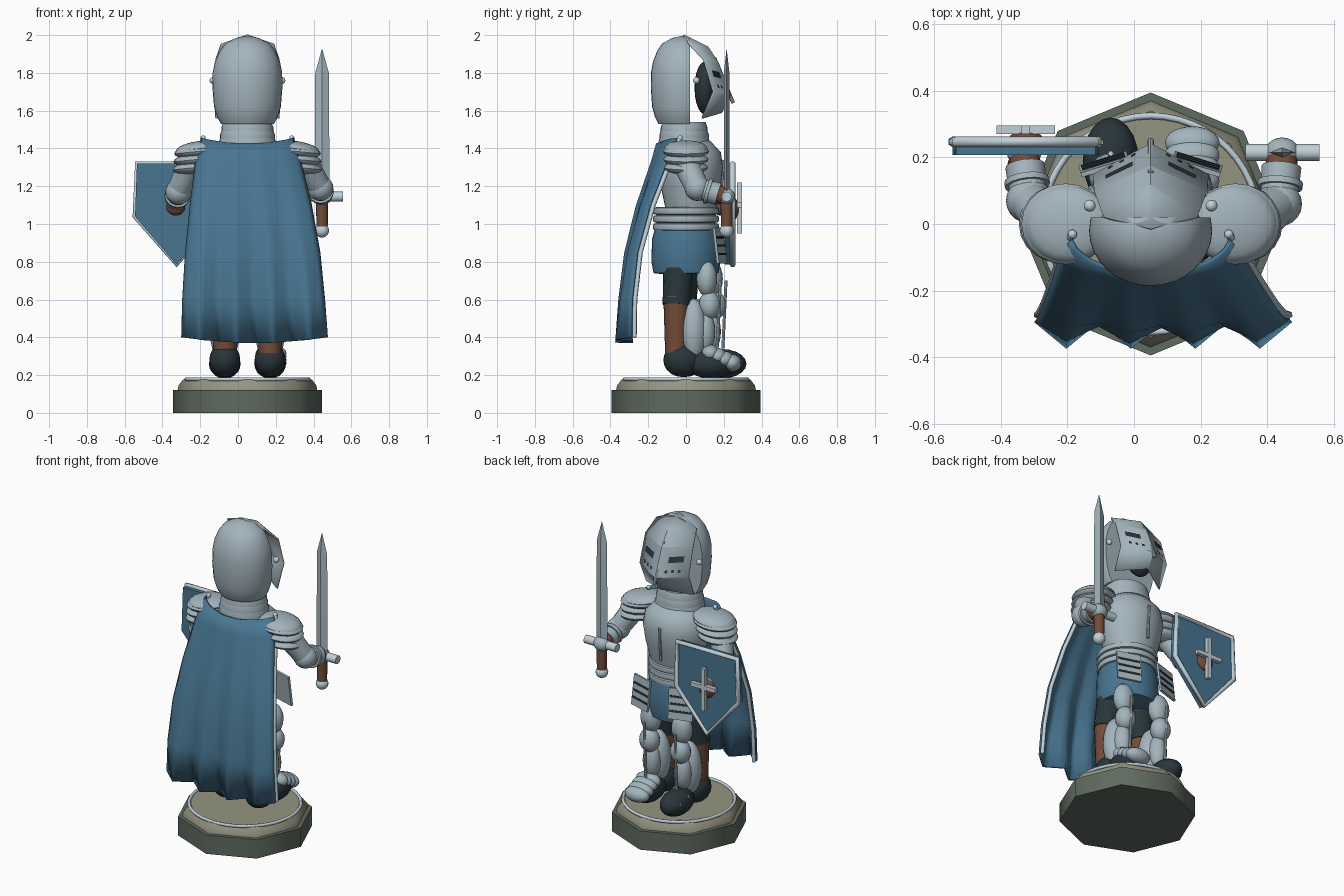
import bpy, bmesh, math
from mathutils import Vector, Matrix

if "Cube" in bpy.data.objects:
    bpy.data.objects.remove(bpy.data.objects["Cube"])

CX = 0.05  # body centre line


def material(name, rgb):
    m = bpy.data.materials.new(name)
    m.diffuse_color = (*rgb, 1)
    m.use_nodes = True
    m.node_tree.nodes["Principled BSDF"].inputs["Base Color"].default_value = m.diffuse_color
    return m


STEEL = material("steel", (.37, .46, .51))
TRIM = material("pale_trim", (.53, .63, .69))
BLUE = material("blue_cloth", (.065, .18, .285))
BROWN = material("brown_leather", (.17, .072, .04))
DARK = material("dark_boot", (.022, .036, .042))
STONE = material("green_stone", (.115, .145, .115))
TAN = material("tan_floor", (.30, .30, .225))


def finish(name, bm, *mats, angle=35):
    bmesh.ops.recalc_face_normals(bm, faces=bm.faces)
    me = bpy.data.meshes.new(name)
    bm.to_mesh(me)
    bm.free()
    for m in mats:
        me.materials.append(m)
    me.shade_smooth()
    me.set_sharp_from_angle(angle=math.radians(angle))
    ob = bpy.data.objects.new(name, me)
    bpy.context.collection.objects.link(ob)
    return ob


def ball(name, loc, size, mat, tilt=(0, 0, 0), seg=20):
    bm = bmesh.new()
    bmesh.ops.create_uvsphere(bm, u_segments=seg, v_segments=seg // 2, radius=1)
    bmesh.ops.scale(bm, vec=size, verts=bm.verts)
    ob = finish(name, bm, mat)
    ob.location, ob.rotation_euler = loc, tilt
    return ob


def box(name, loc, size, mat, tilt=(0, 0, 0)):
    bm = bmesh.new()
    bmesh.ops.create_cube(bm, size=1)
    bmesh.ops.scale(bm, vec=size, verts=bm.verts)
    ob = finish(name, bm, mat)
    ob.location, ob.rotation_euler = loc, tilt
    return ob


def limb(name, a, b, r1, r2, mat, seg=16):
    a, b = Vector(a), Vector(b)
    bm = bmesh.new()
    rot = (b - a).to_track_quat('Z', 'Y').to_matrix().to_4x4()
    bmesh.ops.create_cone(bm, cap_ends=True, segments=seg, radius1=r1, radius2=r2,
                          depth=(b - a).length, matrix=Matrix.Translation((a + b) / 2) @ rot)
    return finish(name, bm, mat)


def lathe(name, profile, x, y, sx, sy, mat, seg=28, turn=0, angle=35):
    bm = bmesh.new()
    rings = [[bm.verts.new((x + r * sx * math.cos(turn + 2 * math.pi * i / seg),
                            y + r * sy * math.sin(turn + 2 * math.pi * i / seg), z))
              for i in range(seg)] for r, z in profile]
    for a, b in zip(rings, rings[1:]):
        for i in range(seg):
            bm.faces.new((a[i], a[(i + 1) % seg], b[(i + 1) % seg], b[i]))
    bm.faces.new(rings[0])
    bm.faces.new(rings[-1])
    return finish(name, bm, mat, angle=angle)


def tube(name, pts, r, mat, cyclic=False):
    cu = bpy.data.curves.new(name, 'CURVE')
    cu.dimensions = '3D'
    cu.bevel_depth, cu.bevel_resolution, cu.use_fill_caps = r, 1, True
    sp = cu.splines.new('POLY')
    sp.points.add(len(pts) - 1)
    for p, c in zip(sp.points, pts):
        p.co = (*c, 1)
    sp.use_cyclic_u = cyclic
    cu.materials.append(mat)
    ob = bpy.data.objects.new(name, cu)
    bpy.context.collection.objects.link(ob)


# Octagonal base with floor and inlaid ring
lathe("base", [(.395, 0), (.395, .12)], CX, 0, 1, 1, STONE, 8, math.pi / 2, 60)
lathe("base_top", [(.37, .12), (.365, .145), (.34, .178)], CX, 0, 1, 1, TAN, 8, math.pi / 2, 48)
tube("base_ring", [(CX + .325 * math.cos(t * math.pi / 24), .325 * math.sin(t * math.pi / 24), .178)
                   for t in range(48)], .01, TRIM, True)

# Legs: dark thighs, leather calves, front armour, boots
for side, x, dy in (("right", .17, 0), ("left", -.07, .03)):
    limb(side + "_thigh", (x, -.05 + dy, .57), (x * .8 + .01, -.04 + dy, .76), .074, .08, DARK)
    limb(side + "_calf", (x, -.05 + dy, .3), (x, -.05 + dy, .62), .06, .07, BROWN)
    ball(side + "_greave", (x, .04 + dy, .435), (.08, .072, .17), STEEL)
    ball(side + "_thigh_plate", (x, .11 + dy, .71), (.066, .055, .095), STEEL)
    ball(side + "_knee", (x, .125 + dy, .57), (.062, .058, .075), STEEL)
    ball(side + "_shin", (x, .1 + dy, .43), (.055, .055, .11), STEEL)
    limb(side + "_greave_ridge", (x, .165 + dy, .34), (x, .182 + dy, .7), .008, .008, TRIM, 8)
    ball(side + "_boot_heel", (x, -.02 + dy / 2, .28), (.082, .1, .09), DARK)
    ball(side + "_boot_toe", (x, .13 + dy * 2, .26), (.084, .13, .078), DARK)
for i in range(4):
    ball("sabaton_plate", (.175, .13 + i * .038, .315 - i * .017), (.082, .05, .046), STEEL)
for i in range(3):
    ball("boot_stud", (-.13, .17 + i * .04, .3 - i * .01), (.012, .012, .012), TRIM, seg=8)

# Hips, waist bands, breastplate, neck
lathe("hips", [(.13, .735), (.172, .74), (.183, .8), (.18, .92), (.16, .99)], CX, 0, 1, 1, BLUE)
for i in range(3):
    z = .985 + i * .042
    lathe("waist_band", [(.15, z - .022), (.172, z - .016), (.176, z), (.172, z + .016), (.15, z + .022)],
          CX, 0, 1.03, 1, STEEL, angle=60)
lathe("breastplate", [(.15, 1.06), (.16, 1.1), (.185, 1.2), (.2, 1.3), (.185, 1.38), (.12, 1.44)],
      CX, .025, 1.03, .86, STEEL, angle=60)
limb("breast_ridge", (CX, .185, 1.13), (CX, .197, 1.34), .009, .009, STEEL, 8)
for z, r in ((1.42, .15), (1.455, .145), (1.49, .138)):
    lathe("collar", [(r - .01, z - .02), (r, z - .01), (r, z + .02), (r - .012, z + .05)],
          CX, -.01, 1, .9, STEEL)

# Tassets: hanging steel plates with dark grooves
for s in (-1, 1):
    turn = Matrix.Rotation(-s * .3, 4, 'Z') @ Matrix.Rotation(.12, 4, 'X')
    centre = Vector((CX + s * .14, .18, .885))
    box("tasset", centre, (.15, .014, .19), STEEL, turn.to_euler())
    for i in range(3):
        off = turn @ Vector((0, .008, .045 - i * .045))
        box("tasset_groove", centre + off, (.135, .006, .012), DARK, turn.to_euler())

# Helmet shell, cut flat at the face
bm = bmesh.new()
prof = [(.14, 1.53), (.16, 1.565), (.177, 1.62), (.185, 1.72), (.184, 1.8), (.172, 1.86), (.148, 1.915),
        (.118, 1.955), (.06, 1.985), (.004, 1.995)]
rings = [[bm.verts.new((CX + r * math.cos(i * math.pi / 16), -.02 + .9 * r * math.sin(i * math.pi / 16), z))
          for i in range(32)] for r, z in prof]
for a, b in zip(rings, rings[1:]):
    for i in range(32):
        bm.faces.new((a[i], a[(i + 1) % 32], b[(i + 1) % 32], b[i]))
bm.faces.new(rings[0])
bm.faces.new(rings[-1])
cut = bmesh.ops.bisect_plane(bm, geom=bm.verts[:] + bm.edges[:] + bm.faces[:], plane_co=(0, .02, 0),
                             plane_no=(0, 1, 0), clear_outer=True)
rim = [e for e in cut['geom_cut'] if isinstance(e, bmesh.types.BMEdge)]
bmesh.ops.contextual_create(bm, geom=rim)
finish("helmet_shell", bm, STEEL)
ball("dark_face", (CX, .1, 1.72), (.1, .055, .14), DARK)

# Faceted visor: rows of (centre point, side point) from brow to chin
peak = Vector((0, -.015, 2.0))
rows = [(Vector(c), Vector(s)) for c, s in (
    ((0, .115, 1.935), (.14, .02, 1.95)), ((0, .17, 1.85), (.168, .095, 1.87)),
    ((0, .238, 1.68), (.172, .145, 1.70)), ((0, .185, 1.59), (.168, .085, 1.56)))]


def sided(p, s):
    return Vector((CX + s * p.x, p.y, p.z))


bm = bmesh.new()
for s in (-1, 1):
    polys = [(peak, *rows[0])] + [(a[0], a[1], b[1], b[0]) for a, b in zip(rows, rows[1:])]
    for poly in polys:
        bm.faces.new([bm.verts.new(sided(p, s)) for p in poly])
bmesh.ops.remove_doubles(bm, verts=bm.verts, dist=.0005)
visor = finish("visor", bm, STEEL, angle=8)
sol = visor.modifiers.new("thickness", 'SOLIDIFY')
sol.thickness, sol.offset = .01, 0
(c1, s1), (c2, s2) = rows[1], rows[2]
normal = (s1 - c1).cross(c2 - c1).normalized()
normal *= 1 if normal.y > 0 else -1


def visor_mark(name, u0, u1, t0, t1):
    for s in (-1, 1):
        bm = bmesh.new()
        pts = [c1.lerp(s1, u).lerp(c2.lerp(s2, u), t) + normal * .009
               for u, t in ((u0, t0), (u1, t0), (u1, t1), (u0, t1))]
        bm.faces.new([bm.verts.new(sided(p, s)) for p in pts])
        finish(name, bm, DARK)


visor_mark("eye_slit", .3, .78, .32, .52)
for u in (.25, .45, .65):
    visor_mark("breath_hole", u, u + .08, .76, .86)
limb("visor_ridge", (CX, .15, 1.88), (CX, .25, 1.64), .01, .01, STEEL, 8)
for s in (-1, 1):
    ball("visor_pivot", (CX + s * .183, .055, 1.76), (.018, .018, .018), TRIM, seg=12)

# Layered shoulder guards
for side, x, s in (("left", -.2, -1), ("right", .3, 1)):
    ball(side + "_shoulder_cap", (x, 0, 1.4), (.13, .115, .04), STEEL, (0, s * .12, 0))
    for i in range(3):
        ball(side + "_shoulder_layer", (x + s * .01 * (i + .5), 0, 1.385 - i * .043),
             (.134 - i * .006, .122 - i * .003, .036), STEEL, (0, s * .1, 0))

# Arms with elbow guards, cuffs and hands
for side, sh, el, ha in (("left", (-.25, 0, 1.32), (-.315, .07, 1.17), (-.33, .2, 1.12)),
                         ("right", (.36, 0, 1.32), (.435, .06, 1.19), (.445, .2, 1.15))):
    el_v, ha_v = Vector(el), Vector(ha)
    limb(side + "_upper_arm", sh, el, .07, .062, STEEL)
    ball(side + "_elbow", el, (.07, .068, .068), STEEL)
    limb(side + "_forearm", el, el_v.lerp(ha_v, .8), .055, .06, STEEL)
    limb(side + "_forearm_rim", el_v.lerp(ha_v, .35), el_v.lerp(ha_v, .48), .068, .068, STEEL)
    limb(side + "_cuff", el_v.lerp(ha_v, .72), el_v.lerp(ha_v, 1), .052, .045, BROWN)
    ball(side + "_hand", ha_v + Vector((0, .015, -.005)), (.052, .045, .045), STEEL)
ball("shield_grip", (-.33, .18, 1.09), (.05, .035, .045), BROWN)

# Sword
SX, SY = .445, .215
bm = bmesh.new()
sections = [[bm.verts.new((SX + dx, SY + dy, z)) for dx, dy in ((-w, 0), (0, -.015), (w, 0), (0, .015))]
            for w, z in ((.04, 1.15), (.036, 1.8))]
tip = bm.verts.new((SX, SY, 1.93))
for i in range(4):
    j = (i + 1) % 4
    bm.faces.new((sections[0][i], sections[0][j], sections[1][j], sections[1][i]))
    bm.faces.new((sections[1][i], sections[1][j], tip))
bm.faces.new(sections[0])
finish("blade", bm, STEEL, angle=10)
limb("guard", (.335, SY, 1.145), (.557, SY, 1.145), .026, .026, TRIM)
limb("sword_grip", (SX, SY, .98), (SX, SY, 1.15), .03, .032, BROWN)
ball("pommel", (SX, SY, .965), (.037, .037, .037), TRIM)

# Shield board, rim, boss and cross
outline = [(-.535, 1.32), (-.115, 1.32), (-.105, 1.04), (-.325, .785), (-.545, 1.04)]
bm = bmesh.new()
face = bm.faces.new([bm.verts.new((x, .207, z)) for x, z in outline])
ext = bmesh.ops.extrude_face_region(bm, geom=[face])
bmesh.ops.translate(bm, vec=(0, .04, 0), verts=[v for v in ext['geom'] if isinstance(v, bmesh.types.BMVert)])
finish("shield", bm, BLUE)
tube("shield_rim", [(x, .247, z) for x, z in outline], .016, TRIM, True)
ball("shield_boss", (-.325, .25, 1.08), (.055, .03, .06), BROWN)
box("cross_upright", (-.325, .283, 1.085), (.026, .026, .27), TRIM)
box("cross_bar", (-.325, .283, 1.1), (.175, .026, .026), TRIM)

# Cape with folds that deepen toward the hem
levels = [(1.455, -.195, .295, -.055), (1.35, -.225, .33, -.10), (1.1, -.255, .39, -.20),
          (.85, -.28, .435, -.275), (.6, -.295, .46, -.315), (.4, -.3, .475, -.335)]
COLS = 32
bm = bmesh.new()
grid = []
for k, (z, xl, xr, y) in enumerate(levels):
    v = k / (len(levels) - 1)
    row = []
    for i in range(COLS + 1):
        u = i / COLS
        fold = abs((u * 4) % 1 - .5) * 4 - 1
        bow = (1 - v) * .105 * math.sin(math.pi * u) ** .6
        row.append(bm.verts.new((xl + (xr - xl) * u, y - bow + fold * (.002 + .038 * v ** 2.6),
                                 z - .03 * math.sin(math.pi * u) * (v if v > .9 else (1 - v) ** 4))))
    grid.append(row)
edges = [[r[e].co + Vector((sx, .022, 0)) for r in grid] for e, sx in ((0, .01), (-1, -.01))]
for a, b in zip(grid, grid[1:]):
    for i in range(COLS):
        bm.faces.new((a[i], b[i], b[i + 1], a[i + 1]))
cape = finish("cape", bm, BLUE, angle=60)
cape.modifiers.new("thickness", 'SOLIDIFY').thickness = .014
for e in edges:
    tube("cape_edge", e, .012, TRIM)
    ball("cape_clasp", e[0], (.014, .014, .014), TRIM, seg=12)
